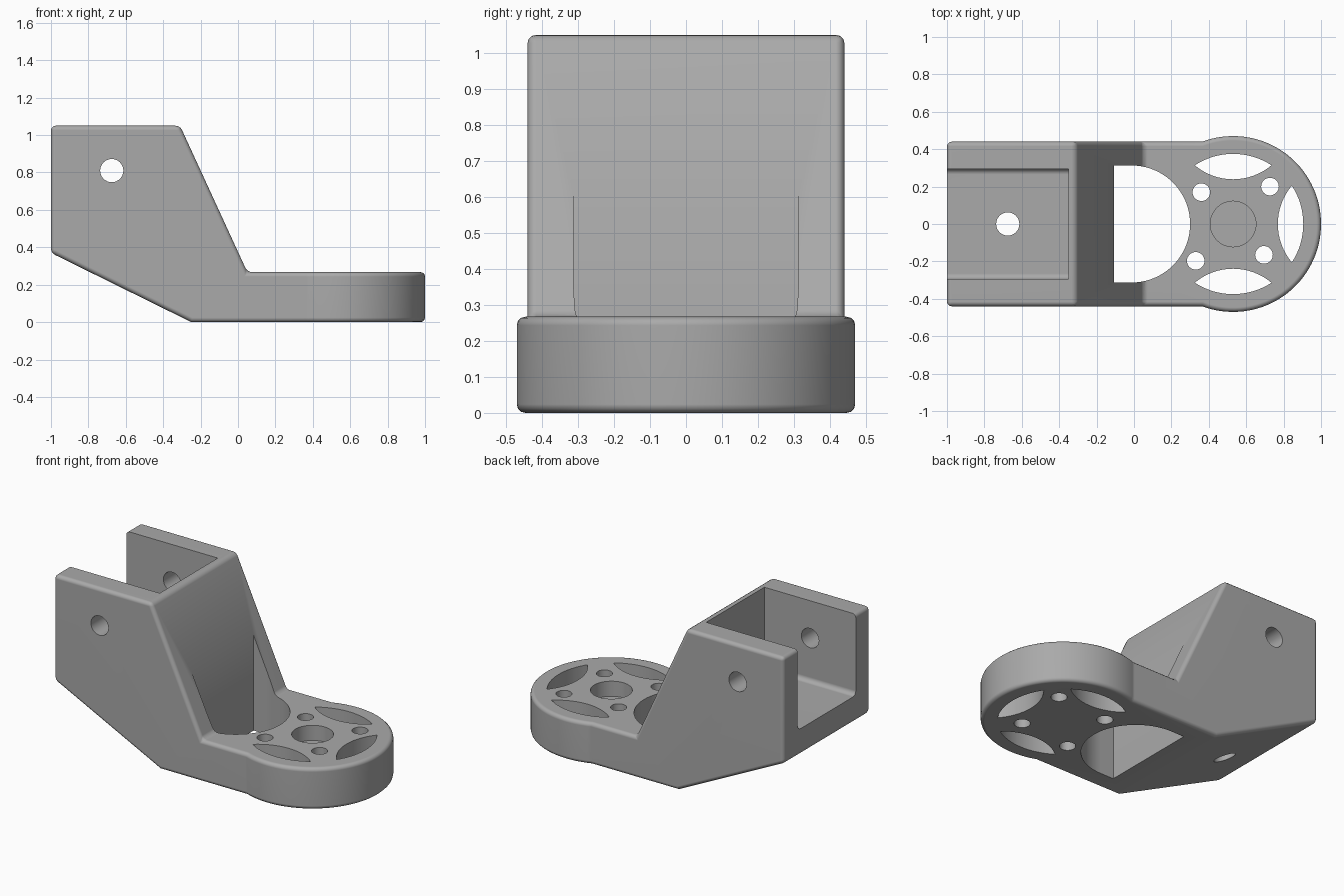
import bpy, bmesh
from math import sin, cos, pi, asin, radians
from mathutils import Matrix, Vector

cube = bpy.data.objects.get("Cube")
if cube:
    bpy.data.objects.remove(cube)

DISC = Vector((0.53, 0))
DISC_R, HALF_W, BASE_H = 0.47, 0.44, 0.267


def arc(cx, cy, r, a0, a1, n):
    return [(cx + r * cos(a0 + (a1 - a0) * i / n), cy + r * sin(a0 + (a1 - a0) * i / n))
            for i in range(n + 1)]


def prism(name, pts, lo, hi, along_y=False):
    """Extrude a 2D outline along z, or an x-z outline along y."""
    bm = bmesh.new()
    place = (lambda p, h: (p[0], h, p[1])) if along_y else (lambda p, h: (p[0], p[1], h))
    face = bm.faces.new([bm.verts.new(place(p, lo)) for p in pts])
    ext = bmesh.ops.extrude_face_region(bm, geom=[face])
    shift = Vector(place((0, 0), hi - lo))
    bmesh.ops.translate(bm, vec=shift, verts=[v for v in ext["geom"] if isinstance(v, bmesh.types.BMVert)])
    bmesh.ops.recalc_face_normals(bm, faces=bm.faces)
    mesh = bpy.data.meshes.new(name)
    bm.to_mesh(mesh)
    bm.free()
    ob = bpy.data.objects.new(name, mesh)
    bpy.context.collection.objects.link(ob)
    return ob


def apply(ob, mod):
    bpy.context.view_layer.objects.active = ob
    bpy.ops.object.modifier_apply(modifier=mod.name)


def boolean(ob, other, operation="DIFFERENCE"):
    mod = ob.modifiers.new("cut", "BOOLEAN")
    mod.operation, mod.solver, mod.object = operation, "EXACT", other
    apply(ob, mod)
    bpy.data.objects.remove(other)


def circle(cx, cy, r, n=32):
    return arc(cx, cy, r, 0, 2 * pi, n)[:-1]


# Bracket body: side profile intersected with the plan outline
side = [(-1, 0.37), (-0.25, 0), (1.2, 0), (1.2, BASE_H), (0.05, BASE_H), (-0.31, 1.05), (-1, 1.05)]
body = prism("bracket", side, -0.6, 0.6, along_y=True)
join = pi - asin(HALF_W / DISC_R)
plan = [(-1, HALF_W), (-1, -HALF_W)] + arc(*DISC, DISC_R, -join, join, 72)
boolean(body, prism("plan_outline", plan, -0.5, 1.5), "INTERSECT")

# Rounded outer edges
bevel = body.modifiers.new("round", "BEVEL")
bevel.width, bevel.segments = 0.024, 3
bevel.limit_method, bevel.angle_limit = "ANGLE", radians(35)
apply(body, bevel)

# Open channel with small fillets along its floor
f, w, floor = 0.03, 0.295, 0.53
lower = arc(w - f, floor + f, f, 0, -pi / 2, 4)
section = [(w, 1.3)] + lower + [(-y, z) for y, z in reversed(lower)] + [(-w, 1.3)]
channel = prism("channel", section, 0.35, 1.2, along_y=True)
channel.data.transform(Matrix.Rotation(pi / 2, 4, "Z"))
boolean(body, channel)

# Cross hole through both walls, and drain hole in the channel floor
boolean(body, prism("cross_hole", circle(-0.675, 0.81, 0.062), -0.7, 0.7, along_y=True))
boolean(body, prism("floor_hole", circle(-0.675, 0, 0.062), -0.3, 0.8))

# D-shaped window behind the disc
window = [(-0.108, -0.313)] + arc(-0.013, 0, 0.313, -pi / 2, pi / 2, 40) + [(-0.108, 0.313)]
boolean(body, prism("window", window, -0.3, 1.0))

# Shallow centre pocket and four screw holes
boolean(body, prism("centre_pocket", circle(*DISC, 0.122, 48), 0.17, 0.5))
for x, y in [(0.36, 0.17), (0.727, 0.2), (0.33, -0.197), (0.695, -0.165)]:
    boolean(body, prism("screw_hole", circle(x, y, 0.047), -0.2, 0.5))

# Three lens-shaped slots around the disc
R, r, half = 0.375, 0.318, 0.205
a, b = asin(half / R), asin(half / r)
centre = R * cos(a) + r * cos(b)
lens = arc(0, 0, R, -a, a, 16) + arc(centre, 0, r, pi - b, pi + b, 16)[1:-1]
for turn in (-pi / 2, 0, pi / 2):
    slot = prism("slot", lens, -0.2, 0.5)
    slot.data.transform(Matrix.Translation((DISC.x, 0, 0)) @ Matrix.Rotation(turn, 4, "Z"))
    boolean(body, slot)

# Plain grey material
grey = bpy.data.materials.new("grey plastic")
grey.use_nodes = True
grey.diffuse_color = (0.4, 0.4, 0.4, 1)
grey.node_tree.nodes["Principled BSDF"].inputs["Base Color"].default_value = (0.4, 0.4, 0.4, 1)
body.data.materials.clear()
body.data.materials.append(grey)
for poly in body.data.polygons:
    poly.material_index = 0

bpy.ops.object.select_all(action="DESELECT")
body.select_set(True)
bpy.context.view_layer.objects.active = body
bpy.ops.object.shade_smooth_by_angle(angle=radians(35))
normals = body.modifiers.new("even_shading", "WEIGHTED_NORMAL")
normals.keep_sharp = True
